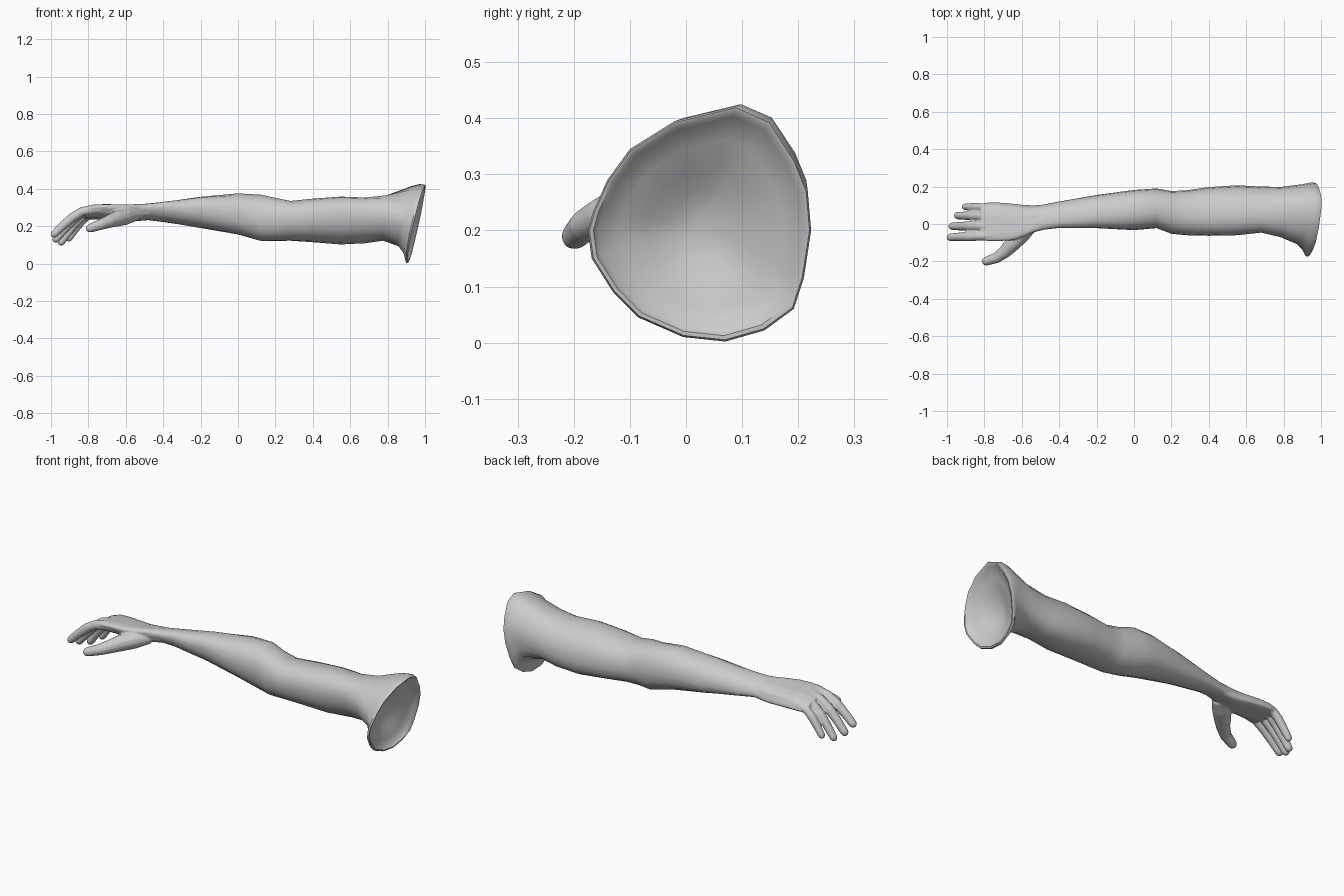
import bpy, bmesh, math
from mathutils import Vector

cube = bpy.data.objects.get("Cube")
if cube:
    bpy.data.objects.remove(cube)

skin = bpy.data.materials.new("light grey")
skin.use_nodes = True
skin.diffuse_color = (0.6, 0.6, 0.6, 1)
skin.node_tree.nodes["Principled BSDF"].inputs["Base Color"].default_value = (0.6, 0.6, 0.6, 1)


def loft(bm, rings):
    """Skin a list of equal-length point rings and close both ends."""
    loops = [[bm.verts.new(p) for p in ring] for ring in rings]
    for a, b in zip(loops, loops[1:]):
        for i in range(len(a)):
            j = (i + 1) % len(a)
            bm.faces.new((a[i], a[j], b[j], b[i]))
    bm.faces.new(loops[0][::-1])
    bm.faces.new(loops[-1])


def finish(bm, name):
    bmesh.ops.recalc_face_normals(bm, faces=bm.faces)
    mesh = bpy.data.meshes.new(name)
    bm.to_mesh(mesh)
    bm.free()
    mesh.materials.append(skin)
    obj = bpy.data.objects.new(name, mesh)
    bpy.context.collection.objects.link(obj)
    bpy.ops.object.select_all(action='DESELECT')
    obj.select_set(True)
    bpy.context.view_layer.objects.active = obj
    return obj


# Shoulder opening outline (y, z), counter-clockwise from the back
outline = [(0.223, 0.2), (0.217, 0.27), (0.195, 0.325), (0.15, 0.395), (0.09, 0.422),
           (-0.02, 0.395), (-0.1, 0.345), (-0.14, 0.29), (-0.165, 0.235),
           (-0.175, 0.2), (-0.168, 0.15), (-0.13, 0.09), (-0.085, 0.045), (-0.005, 0.01),
           (0.07, 0.002), (0.14, 0.022), (0.192, 0.06), (0.21, 0.115)]
MID_Y, MID_Z, HALF_Y, HALF_Z = 0.024, 0.212, 0.199, 0.21


def lean(y, z):
    """Slant of the shoulder cut along x."""
    return 0.22 * (z - MID_Z) + 0.075 * (y - MID_Y)


def rim(x, scale):
    ring = []
    for y, z in outline:
        y, z = MID_Y + (y - MID_Y) * scale, MID_Z + (z - MID_Z) * scale
        ring.append((x + lean(y, z), y, z))
    return ring


def section(x, back, front, top, bottom, skew=0, tilt=0, power=0.88):
    """Oval ring across the arm; skew rolls it, tilt blends it to the shoulder cut."""
    ring = []
    for i, (oy, oz) in enumerate(outline):
        a = math.tau * i / len(outline)
        c, s = math.cos(a), math.sin(a - skew)
        c = math.copysign(abs(c) ** power, c)
        s = math.copysign(abs(s) ** power, s)
        c += tilt * ((oy - MID_Y) / HALF_Y - c)
        s += tilt * ((oz - MID_Z) / HALF_Z - s)
        y = (back + front) / 2 + c * (back - front) / 2
        z = (top + bottom) / 2 + s * (top - bottom) / 2
        ring.append((x + tilt * lean(y, z), y, z))
    return ring


# Arm: x, back, front, top, bottom, skew, tilt
arm = [
    (-0.53, 0.099, -0.042, 0.317, 0.228, 0.5),
    (-0.48, 0.104, -0.03, 0.321, 0.232, 0.5),
    (-0.4, 0.12, -0.021, 0.33, 0.222, 0.45),
    (-0.2, 0.155, -0.022, 0.357, 0.19, 0.25),
    (0, 0.182, -0.033, 0.376, 0.155, 0.05),
    (0.12, 0.19, -0.022, 0.37, 0.12),
    (0.2, 0.176, -0.052, 0.352, 0.12, 0.05),
    (0.28, 0.18, -0.06, 0.335, 0.122, 0.1),
    (0.4, 0.197, -0.063, 0.347, 0.114, 0.17),
    (0.55, 0.207, -0.06, 0.358, 0.102, 0.22),
    (0.68, 0.2, -0.046, 0.355, 0.108, 0.28, 0.1),
    (0.78, 0.198, -0.07, 0.372, 0.122, 0.28, 0.4),
    (0.88, 0.213, -0.11, 0.415, 0.093, 0, 1),
    (0.92, 0.22, -0.145, 0.425, 0.05, 0, 1),
]

# Outer skin, rolled rim, then a closed bowl sunk into the shoulder end
rings = [section(*s) for s in arm]
rings += [rim(x, scale) for x, scale in (
    (0.943, 1), (0.952, 0.985), (0.951, 0.95), (0.938, 0.91),
    (0.923, 0.72), (0.898, 0.48), (0.88, 0.3), (0.87, 0.13))]
bm = bmesh.new()
loft(bm, rings)
finish(bm, "arm")
bpy.ops.object.shade_smooth_by_angle(angle=math.radians(50))


def digit(bm, points, radii):
    """Round-tipped tube through the joints of a finger."""
    pts = [Vector(p) for p in points]
    tip = (pts[-1] - pts[-2]).normalized()
    r = radii[-1]
    pts += [pts[-1] + tip * r * 0.6, pts[-1] + tip * r * 0.95]
    radii = list(radii) + [r * 0.8, r * 0.4]
    rings = []
    for i, p in enumerate(pts):
        d = (pts[min(i + 1, len(pts) - 1)] - pts[max(i - 1, 0)]).normalized()
        side = d.cross(Vector((0, 0, 1))).normalized()
        up = side.cross(d)
        rings.append([p + radii[i] * (side * math.cos(math.tau * k / 12)
                      + up * math.sin(math.tau * k / 12)) for k in range(12)])
    loft(bm, rings)


# Hand: rolled palm, four curled fingers and a thumb fused into one skin
bm = bmesh.new()
palm = [
    (-0.46, 0.099, -0.024, 0.318, 0.236, 0.5),
    (-0.53, 0.1, -0.042, 0.318, 0.227, 0.55),
    (-0.58, 0.102, -0.064, 0.317, 0.224, 0.6),
    (-0.65, 0.11, -0.088, 0.317, 0.23, 0.6),
    (-0.72, 0.116, -0.092, 0.318, 0.234, 0.6),
    (-0.78, 0.116, -0.092, 0.313, 0.236, 0.6),
    (-0.82, 0.108, -0.086, 0.297, 0.238, 0.6),
]
loft(bm, [section(*s, power=0.72) for s in palm])
# Fingers: base y, base z, tip y, tip x, tip z, thickness
for y0, z0, y1, x, z, r in [(-0.062, 0.29, -0.071, -0.982, 0.158, 0.025),
                            (-0.01, 0.286, -0.012, -0.972, 0.131, 0.025),
                            (0.042, 0.274, 0.045, -0.944, 0.115, 0.024),
                            (0.088, 0.262, 0.092, -0.903, 0.135, 0.022)]:
    path = [(-0.73, y0, z0)]
    for t, drop in ((0, 0), (0.3, 0.09), (0.55, 0.34), (0.78, 0.66), (1, 1)):
        path.append((-0.77 + (x + 0.77) * t, y0 + (y1 - y0) * t, z0 + (z - z0) * drop))
    digit(bm, path, [r, r * 1.05, r, r * 1.04, r * 0.94, r * 0.84])
# Thumb
digit(bm, [(-0.54, -0.005, 0.262), (-0.6, -0.055, 0.253), (-0.65, -0.105, 0.24),
           (-0.69, -0.148, 0.225), (-0.735, -0.181, 0.208), (-0.79, -0.199, 0.189)],
      [0.032, 0.046, 0.043, 0.035, 0.029, 0.024])
hand = finish(bm, "hand")
fuse = hand.modifiers.new("fuse", 'REMESH')
fuse.mode = 'VOXEL'
fuse.voxel_size = 0.005
fuse.use_smooth_shade = True
soften = hand.modifiers.new("soften", 'SMOOTH')
soften.factor = 0.5
soften.iterations = 6
bpy.ops.object.shade_smooth()
